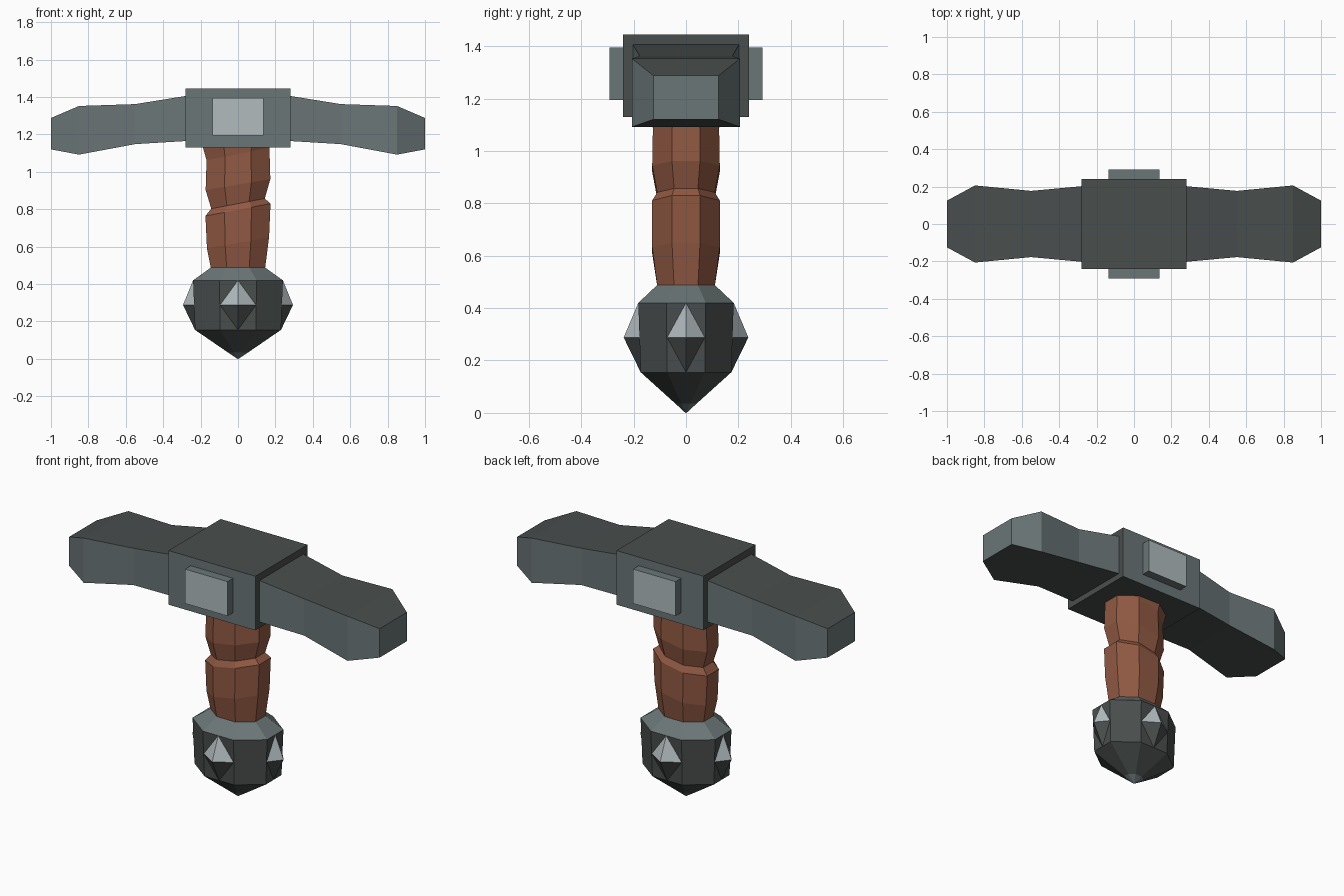
import bpy, bmesh, math
from mathutils import Vector

if "Cube" in bpy.data.objects:
    bpy.data.objects.remove(bpy.data.objects["Cube"])


def material(name, rgb):
    m = bpy.data.materials.new(name)
    lin = [((c / 255 + 0.055) / 1.055) ** 2.4 for c in rgb]
    m.diffuse_color = (*lin, 1)
    m.use_nodes = True
    m.node_tree.nodes["Principled BSDF"].inputs["Base Color"].default_value = m.diffuse_color
    return m


DARK = material("dark iron", (73, 78, 77))
STEEL = material("mid steel", (107, 118, 119))
SILVER = material("pale silver", (177, 187, 190))
LEATHER = material("brown leather", (145, 89, 67))


def finish(name, bm, mats, rule=None):
    """Turn a bmesh into a flat-shaded object; rule picks each face's material."""
    bmesh.ops.recalc_face_normals(bm, faces=bm.faces)
    bm.normal_update()
    if rule:
        for f in bm.faces:
            f.material_index = rule(f)
    me = bpy.data.meshes.new(name)
    bm.to_mesh(me)
    bm.free()
    for m in mats:
        me.materials.append(m)
    ob = bpy.data.objects.new(name, me)
    bpy.context.collection.objects.link(ob)
    return ob


def loft(rings):
    """Skin a list of equal-length point rings and cap both ends."""
    bm = bmesh.new()
    loops = [[bm.verts.new(p) for p in r] for r in rings]
    n = len(rings[0])
    for a, b in zip(loops, loops[1:]):
        for i in range(n):
            j = (i + 1) % n
            bm.faces.new((a[i], a[j], b[j], b[i]))
    bm.faces.new(loops[0])
    bm.faces.new(loops[-1])
    return bm


def octagon(hx, hy, z, tilt=0.0):
    """Flat-sided oval octagon with half-widths hx, hy, optionally sloped along x."""
    k = math.cos(math.pi / 8)
    pts = []
    for i in range(8):
        a = math.pi / 8 + i * math.pi / 4
        x, y = hx * math.cos(a) / k, hy * math.sin(a) / k
        pts.append((x, y, z + tilt * x))
    return pts


def box(name, x, y0, y1, z0, z1, mats, rule):
    sect = lambda px: [(px, y0, z0), (px, y1, z0), (px, y1, z1), (px, y0, z1)]
    return finish(name, loft([sect(-x), sect(x)]), mats, rule)


# Hammer head: centre block with steel front and back
box("head_block", 0.28, -0.24, 0.24, 1.13, 1.445, [DARK, STEEL],
    lambda f: int(abs(f.normal.y) > 0.6))

# Raised plates on front and back
for label, s in (("front", -1), ("back", 1)):
    box(label + "_plate", 0.137, *sorted((s * 0.23, s * 0.292)), 1.195, 1.395,
        [STEEL, SILVER], lambda f: int(abs(f.normal.y) > 0.6))

# Head arms: waisted, chamfered ends (x, half depth, bottom, top)
ARM = [(0.27, 0.203, 1.165, 1.407), (0.55, 0.177, 1.148, 1.362),
       (0.85, 0.206, 1.092, 1.352), (1.0, 0.125, 1.12, 1.288)]
for label, s in (("left", -1), ("right", 1)):
    rings = [[(s * x, -h, b), (s * x, h, b), (s * x, h, t), (s * x, -h, t)]
             for x, h, b, t in ARM]
    finish(label + "_head_arm", loft(rings), [STEEL, DARK],
           lambda f: int(abs(f.normal.z) > 0.6))

# Leather grip with sloping wrap rings
GRIP = [(0.145, 0.11, 0.485, 0), (0.166, 0.129, 0.62, 0.18),
        (0.174, 0.129, 0.797, 0.19), (0.143, 0.11, 0.83, 0.19),
        (0.173, 0.129, 0.932, 0.17), (0.168, 0.126, 1.095, 0.2),
        (0.188, 0.135, 1.17, 0.2)]
finish("grip", loft([octagon(*g) for g in GRIP]), [LEATHER])

# Pommel: steel collar, dark body, small steel tip
POMMEL = [(0.002, 0.002, 0.0), (0.055, 0.04, 0.035), (0.23, 0.173, 0.155),
          (0.24, 0.182, 0.42), (0.145, 0.11, 0.488)]
finish("pommel", loft([octagon(*p) for p in POMMEL]), [DARK, STEEL],
       lambda f: int(f.calc_center_median().z > 0.42 or f.calc_center_median().z < 0.034))

# Four pommel studs: diamond pyramids, silver above and dark below
for label, d, top, low, tip, half in (
        ("front", (0, -1), 0.182, 0.173, 0.238, 0.096),
        ("back", (0, 1), 0.182, 0.173, 0.238, 0.096),
        ("left", (-1, 0), 0.24, 0.23, 0.294, 0.072),
        ("right", (1, 0), 0.24, 0.23, 0.294, 0.072)):
    out, side = Vector((*d, 0)), Vector((-d[1], d[0], 0))
    up = Vector((0, 0, 1))
    mid = (top + low) / 2
    bm = bmesh.new()
    base = [bm.verts.new(p) for p in (
        out * top + up * 0.42, out * mid + side * half + up * 0.288,
        out * low + up * 0.155, out * mid - side * half + up * 0.288)]
    apex = bm.verts.new(out * tip + up * 0.288)
    for i in range(4):
        bm.faces.new((base[i], base[(i + 1) % 4], apex))
    bm.faces.new(base)
    finish(label + "_stud", bm, [DARK, SILVER],
           lambda f: int(f.calc_center_median().z > 0.295))
